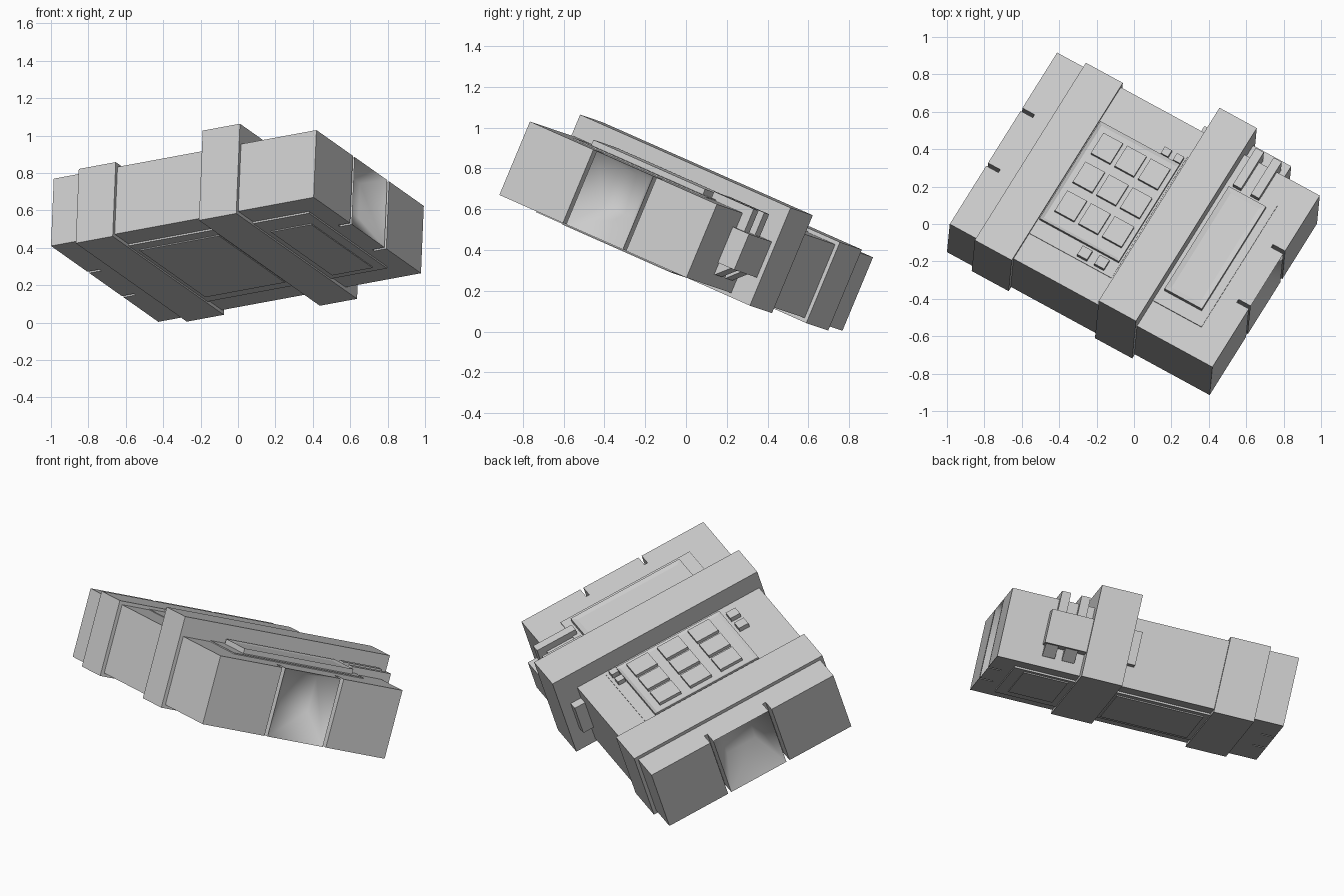
import bpy, bmesh
from mathutils import Matrix, Vector

cube = bpy.data.objects.get("Cube")
if cube:
    bpy.data.objects.remove(cube, do_unlink=True)

# Single painted finish
grey = bpy.data.materials.new("plain_grey")
grey.use_nodes = True
COLOUR = (0.6, 0.6, 0.6, 1)
grey.diffuse_color = COLOUR
grey.node_tree.nodes["Principled BSDF"].inputs["Base Color"].default_value = COLOUR

# The whole device is tilted: local axes are width, depth and height
W_AXIS = Vector((0.867, -0.472, 0.1605)).normalized()
D_AXIS = Vector((0.498, 0.793, -0.351))
D_AXIS = (D_AXIS - W_AXIS * D_AXIS.dot(W_AXIS)).normalized()
H_AXIS = W_AXIS.cross(D_AXIS)
TILT = Matrix((W_AXIS, D_AXIS, H_AXIS)).transposed().to_4x4()
TILT.translation = (-1.0, -0.15, 0.41)

WIDTH, DEPTH, HEIGHT = 1.62, 1.155, 0.39


def finish(name, bm):
    bmesh.ops.recalc_face_normals(bm, faces=bm.faces)
    mesh = bpy.data.meshes.new(name)
    bm.to_mesh(mesh)
    bm.free()
    mesh.materials.append(grey)
    obj = bpy.data.objects.new(name, mesh)
    obj.matrix_world = TILT
    bpy.context.collection.objects.link(obj)
    return obj


def box_mesh(u, v, w):
    bm = bmesh.new()
    bmesh.ops.create_cube(bm, size=1)
    for vert in bm.verts:
        vert.co = [lo + (c + 0.5) * (hi - lo)
                   for c, (lo, hi) in zip(vert.co, (u, v, w))]
    return bm


def box(name, u, v, w):
    return finish(name, box_mesh(u, v, w))


def inset_box(name, u, v, w, border, sink):
    """Box whose top face has an inset, sunken area."""
    bm = box_mesh(u, v, w)
    bm.normal_update()
    top = max(bm.faces, key=lambda f: f.calc_center_median().z)
    bmesh.ops.inset_individual(bm, faces=[top], thickness=border)
    for vert in top.verts:
        vert.co.z -= sink
    return finish(name, bm)


# Body and the bands that wrap round it
box("main_body", (0.16, 1.46), (0, DEPTH), (0, HEIGHT))
box("side_band", (0.165, 0.393), (-0.02, 1.175), (-0.02, 0.41))
box("tall_band", (0.925, 1.155), (-0.02, 1.28), (-0.02, 0.5))


# End caps: outer blocks, slots and a funnel-shaped grip recess
def end_cap(side, outer, inner, direction):
    span = tuple(sorted((outer, inner)))
    slot_span = tuple(sorted((outer + 0.075 * direction, inner)))
    box(side + "_cap_front", span, (0, 0.392), (0, HEIGHT))
    box(side + "_cap_back", span, (0.782, DEPTH), (0, HEIGHT))
    for label, v in (("front", 0.392), ("back", 0.762)):
        box(f"{side}_slot_{label}", slot_span, (v, v + 0.02), (0, HEIGHT))
    bm = box_mesh(span, (0.412, 0.762), (0, HEIGHT))
    bm.normal_update()
    face = max(bm.faces, key=lambda f: -f.calc_center_median().x * direction)
    ring = bmesh.ops.inset_individual(bm, faces=[face], thickness=0.08)["faces"]
    mid = face.calc_center_median()
    for vert in face.verts:
        vert.co = (outer + 0.12 * direction,
                   0.5 if vert.co.y < mid.y else 0.68,
                   0.16 if vert.co.z < mid.z else 0.36)
    for f in [face] + ring:
        f.smooth = True
    finish(side + "_grip_recess", bm)


end_cap("right", 0, 0.17, 1)
end_cap("left", WIDTH, 1.45, -1)

# Keypad on the top
box("keypad_base", (0.39, 0.9), (0.17, 0.985), (HEIGHT, 0.394))
inset_box("keypad_frame", (0.4, 0.89), (0.265, 0.92), (HEIGHT, 0.415), 0.025, 0.008)
for row in range(3):
    for col in range(3):
        u, v = 0.51 + 0.146 * col, 0.41 + 0.194 * row
        box(f"key_{row}_{col}", (u - 0.06, u + 0.06), (v - 0.068, v + 0.068),
            (0.4, 0.425))
for i, (u, v, r) in enumerate([(0.709, 0.215, 0.03), (0.814, 0.215, 0.03),
                               (0.793, 0.945, 0.022), (0.868, 0.945, 0.022)]):
    box(f"small_button_{i}", (u - r, u + r), (v - r, v + r), (HEIGHT, 0.42))

# Display on the top
box("display_base", (1.15, 1.455), (0.17, 0.99), (HEIGHT, 0.396))
inset_box("display_frame", (1.18, 1.41), (0.25, 0.94), (HEIGHT, 0.425), 0.04, 0.006)

# Panels under the body
box("lower_keypad_base", (0.39, 0.93), (0.15, 1.0), (-0.01, 0))
box("lower_keypad_panel", (0.42, 0.91), (0.22, 0.93), (-0.016, 0))
box("lower_display_base", (1.15, 1.5), (0.16, 1.0), (-0.01, 0))
box("lower_display_panel", (1.19, 1.44), (0.29, 0.95), (-0.016, 0))

# Latch on the back: bar through the tall band, two rails and two struts
box("latch_bar", (1.15, 1.39), (1.15, 1.255), (0.12, 0.31))
box("latch_bar_end", (0.875, 0.93), (1.15, 1.22), (0.12, 0.31))
for i, u in enumerate((1.22, 1.33)):
    box(f"latch_rail_{i}", (u - 0.025, u + 0.025), (0.96, 1.2), (0.38, 0.43))
    box(f"latch_prong_{i}", (u - 0.025, u + 0.025), (1.15, 1.205), (0.28, 0.43))
    strut = box_mesh((u - 0.02, u + 0.05), (1.15, 1.24), (0.06, 0.13))
    for vert in strut.verts:
        if vert.co.z < 0.1:
            vert.co.y = min(vert.co.y, 1.16)
    finish(f"latch_strut_{i}", strut)
